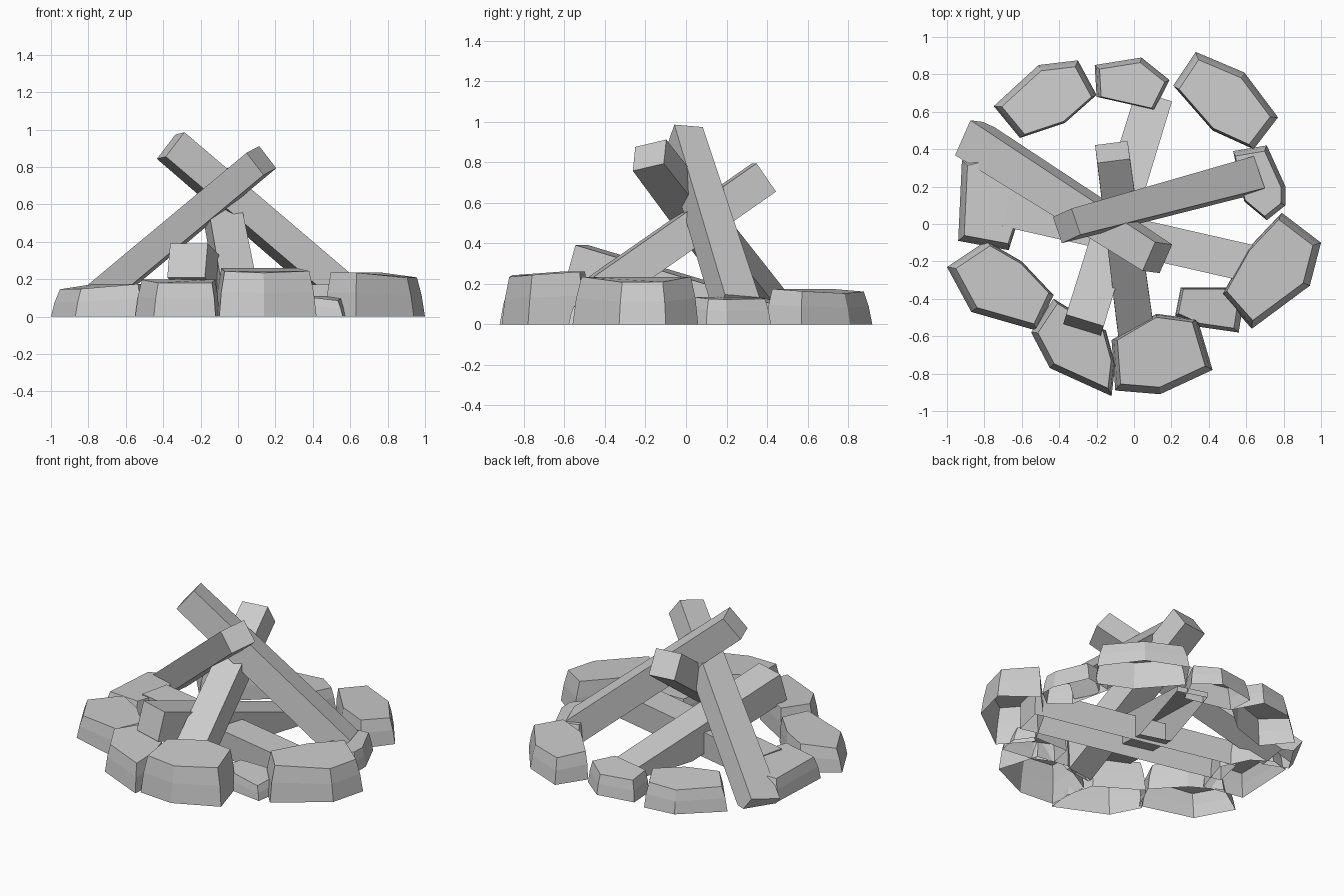
import bpy, bmesh
from math import radians
from mathutils import Vector, Matrix

if "Cube" in bpy.data.objects:
    bpy.data.objects.remove(bpy.data.objects["Cube"])


def finish(bm, name):
    bmesh.ops.recalc_face_normals(bm, faces=bm.faces)
    me = bpy.data.meshes.new(name)
    bm.to_mesh(me)
    bm.free()
    ob = bpy.data.objects.new(name, me)
    bpy.context.collection.objects.link(ob)
    return ob


# Faceted stone, open underneath: tapering wall and inset top sloping outward
def stone(name, outline, height):
    bm = bmesh.new()
    pts = [Vector(p) for p in outline]
    c = sum(pts, Vector((0, 0))) / len(pts)
    out = c.normalized()
    rings = []
    for level, scale in ((0, 1), (0.55, 0.95), (1, 0.87)):
        ring = []
        for p in pts:
            q = c + (p - c) * scale - out * 0.01 * level
            tilt = max(0, (q - c).dot(out)) * 0.15
            ring.append(bm.verts.new((q.x, q.y, level * (height - tilt))))
        rings.append(ring)
    n = len(pts)
    for lo, hi in zip(rings, rings[1:]):
        for i in range(n):
            j = (i + 1) % n
            bm.faces.new((lo[i], lo[j], hi[j], hi[i]))
    bm.faces.new(rings[-1])
    return finish(bm, name)


# Square log from base to tip, wider at the base by taper, cut open at the ground
def log(name, a, b, w, h, roll=0, taper=0):
    a, b = Vector(a), Vector(b)
    d = (b - a).normalized()
    side = Vector((0, 0, 1)).cross(d).normalized()
    up = d.cross(side)
    m = Matrix((d, side, up)).transposed().to_4x4()
    m.translation = (a + b) / 2
    m = m @ Matrix.Rotation(radians(roll), 4, 'X')
    bm = bmesh.new()
    bmesh.ops.create_cube(bm, size=1)
    for v in bm.verts:
        v.co.y *= 1 - v.co.x * taper
    bmesh.ops.scale(bm, vec=((b - a).length, w, h), verts=bm.verts)
    bmesh.ops.transform(bm, matrix=m, verts=bm.verts)
    geom = bm.verts[:] + bm.edges[:] + bm.faces[:]
    bmesh.ops.bisect_plane(bm, geom=geom, plane_co=(0, 0, 0),
                           plane_no=(0, 0, -1), clear_outer=True)
    return finish(bm, name)


# Ring of stones
stone("stone_back_left", [(-.75, .63), (-.51, .85), (-.30, .875), (-.20, .69), (-.37, .54), (-.61, .46)], .17)
stone("stone_back", [(-.21, .85), (.04, .89), (.19, .77), (.11, .61), (-.20, .68)], .145)
stone("stone_back_right", [(.33, .92), (.59, .81), (.77, .57), (.64, .40), (.42, .50), (.21, .74)], .175)
stone("stone_right_small", [(.53, .39), (.71, .42), (.81, .20), (.81, .10), (.71, .02), (.59, .12)], .135)
stone("stone_right", [(.79, .06), (1, -.10), (.94, -.33), (.63, -.56), (.47, -.38), (.61, -.13)], .235)
stone("stone_front_right_small", [(.25, -.34), (.50, -.34), (.58, -.45), (.56, -.58), (.35, -.55), (.22, -.49)], .11)
stone("stone_front", [(-.12, -.62), (.12, -.48), (.34, -.51), (.42, -.78), (.14, -.91), (-.10, -.89)], .26)
stone("stone_front_left", [(-.55, -.58), (-.43, -.40), (-.15, -.57), (-.10, -.75), (-.12, -.92), (-.45, -.77)], .20)
stone("stone_left", [(-1, -.23), (-.79, -.09), (-.60, -.20), (-.43, -.38), (-.52, -.57), (-.87, -.47)], .175)
stone("stone_left_back", [(-.94, -.09), (-.92, .34), (-.80, .37), (-.68, .29), (-.59, .11), (-.67, -.14)], .16)

# Logs leaning together
log("leaning_log_right", (.62, .255, .075), (-.36, -.01, .915), .165, .17, 6, .2)
log("leaning_log_left", (-.87, .455, .005), (.125, -.18, .835), .19, .15, 15, .2)
log("leaning_log_front", (.01, -.57, .06), (-.115, .385, .725), .185, .17, 0, .1)

# Logs lying at the base
log("base_log_front_to_back", (-.27, -.54, .30), (.10, .66, -.06), .205, .19, 0, .05)
log("base_log_left_to_right", (-.68, .085, .075), (.66, -.22, .085), .20, .18)
